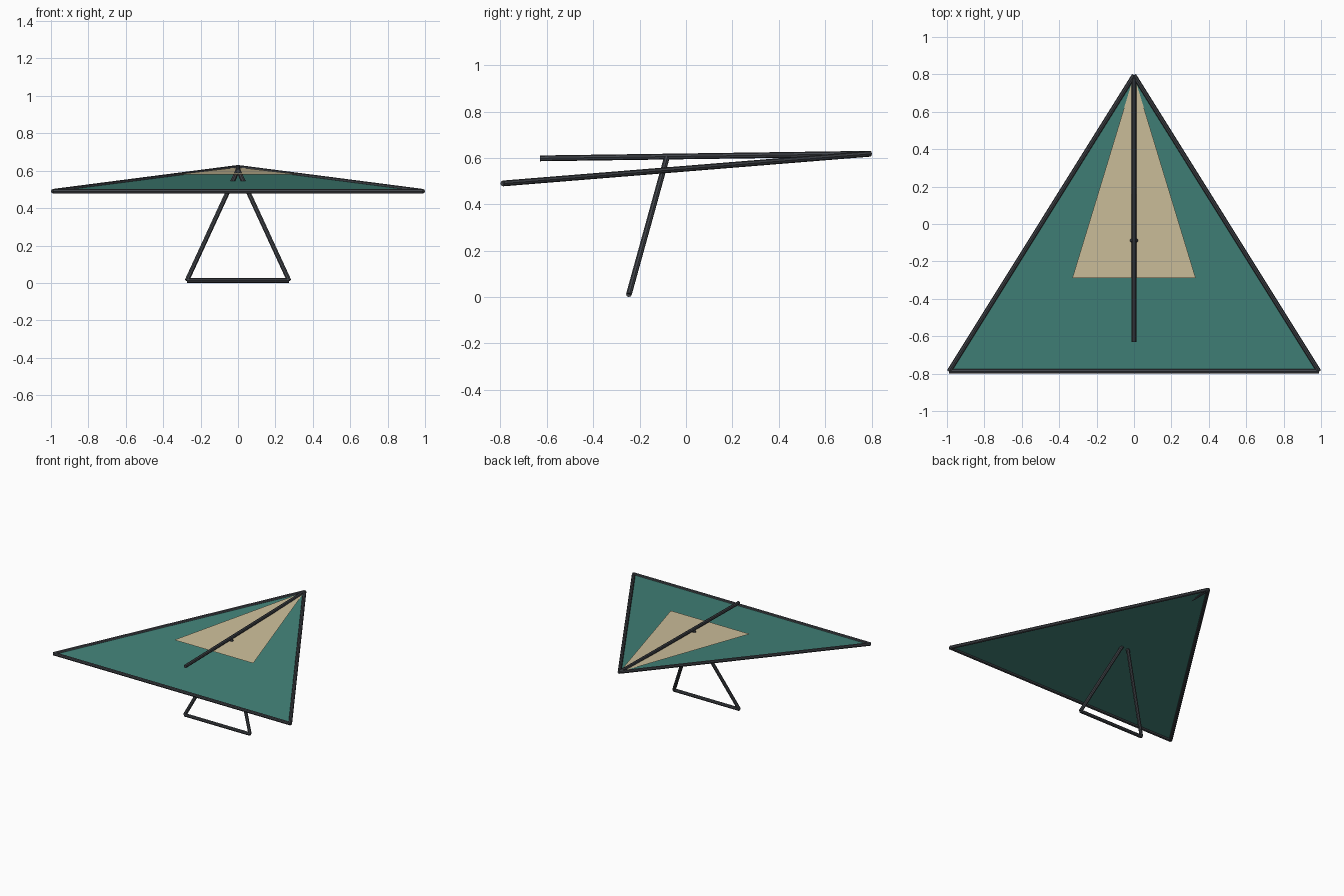
import bpy
from mathutils import Vector

cube = bpy.data.objects.get("Cube")
if cube:
    bpy.data.objects.remove(cube, do_unlink=True)


def make_material(name, rgb):
    mat = bpy.data.materials.new(name)
    mat.use_nodes = True
    color = (*rgb, 1)
    mat.diffuse_color = color
    mat.node_tree.nodes["Principled BSDF"].inputs["Base Color"].default_value = color
    return mat


TEAL = make_material("teal_fabric", (0.054, 0.225, 0.19))
CREAM = make_material("cream_fabric", (0.61, 0.52, 0.325))
DARK = make_material("dark_tube", (0.052, 0.057, 0.066))

RADIUS = 0.0125


def tube(name, start, end):
    """Straight faceted tube between two points."""
    start, end = Vector(start), Vector(end)
    axis = end - start
    bpy.ops.mesh.primitive_cylinder_add(
        vertices=8, radius=RADIUS, depth=axis.length, location=(start + end) / 2)
    obj = bpy.context.object
    obj.name = name
    obj.rotation_euler = axis.to_track_quat("Z", "Y").to_euler()
    obj.data.materials.append(DARK)


def fabric(name, points, mat):
    """Flat sheet of cloth facing upward."""
    mesh = bpy.data.meshes.new(name)
    mesh.from_pydata(points, [], [range(len(points))])
    mesh.materials.append(mat)
    obj = bpy.data.objects.new(name, mesh)
    bpy.context.collection.objects.link(obj)


nose = (0, 0.795, 0.618)
tail = (0, -0.63, 0.598)
hang_point = (0, -0.082, 0.605)


def wing_tip(side):
    return (side * 0.989, -0.788, 0.49)


def bar_end(side):
    return (side * 0.273, -0.246, RADIUS)


# Sail and the raised centre panel
fabric("sail", [nose, wing_tip(-1), wing_tip(1)], TEAL)
fabric("centre_panel", [nose, (-0.33, -0.29, 0.58), (0.33, -0.29, 0.58)], CREAM)

# Wing frame
tube("keel", tail, nose)
tube("trailing_spar", wing_tip(-1), wing_tip(1))

# Control frame
tube("control_bar", bar_end(-1), bar_end(1))

# Mirrored tubes
for label, side in (("left", 1), ("right", -1)):
    tube(label + "_leading_edge", nose, wing_tip(side))
    tube(label + "_upright", hang_point, bar_end(side))
